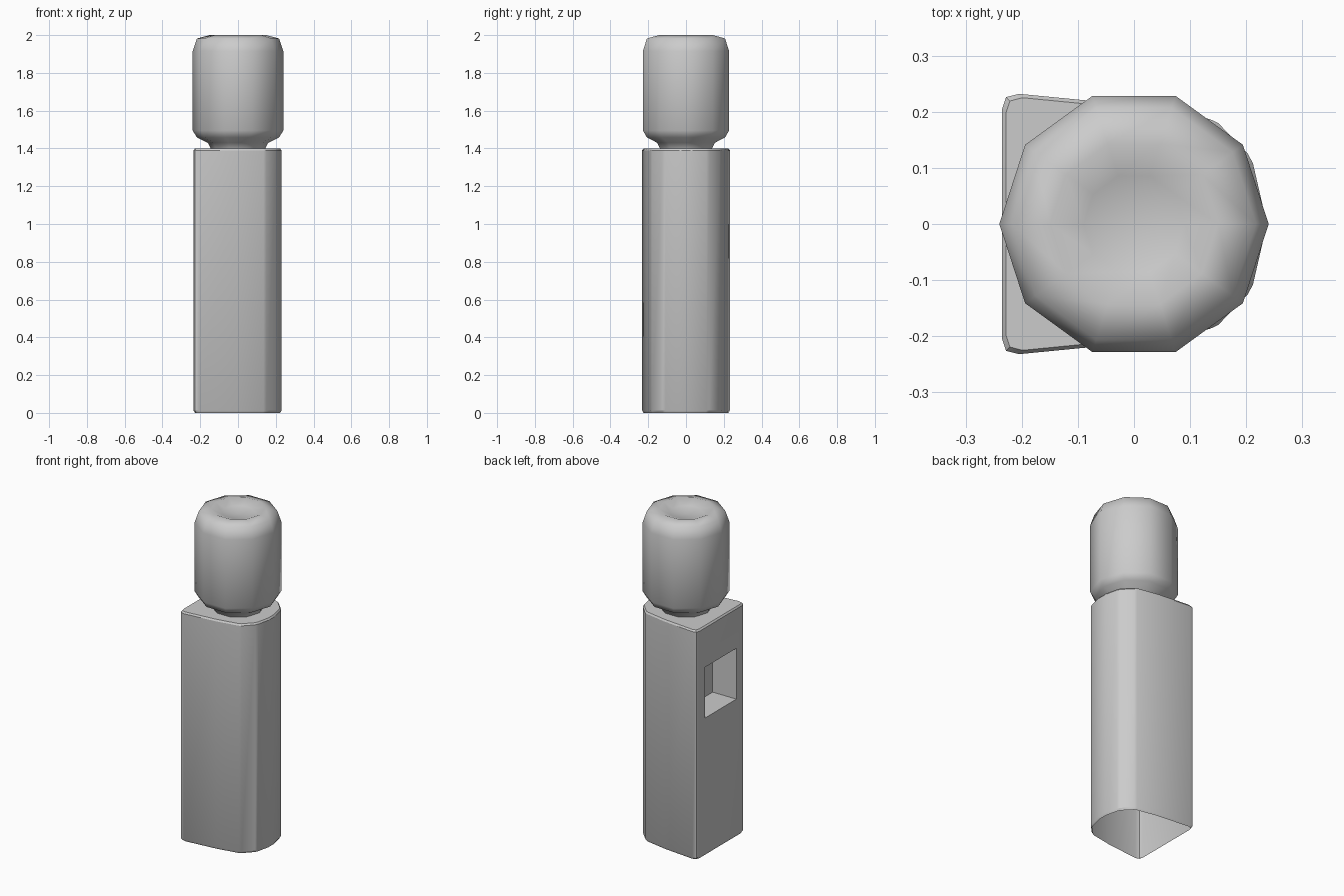
import bpy, bmesh, math
from mathutils import Vector

cube = bpy.data.objects.get("Cube")
if cube:
    bpy.data.objects.remove(cube, do_unlink=True)

grey = bpy.data.materials.new("light grey")
grey.use_nodes = True
colour = (0.6, 0.6, 0.6, 1)
grey.diffuse_color = colour
grey.node_tree.nodes["Principled BSDF"].inputs["Base Color"].default_value = colour


def loft(bm, rings):
    """Join closed rings of points with quads; return the vertex rings."""
    loops = [[bm.verts.new(p) for p in ring] for ring in rings]
    for a, b in zip(loops, loops[1:]):
        n = len(a)
        for i in range(n):
            j = (i + 1) % n
            bm.faces.new((a[i], a[j], b[j], b[i]))
    return loops


def finish(bm, name, angle):
    mesh = bpy.data.meshes.new(name)
    bm.to_mesh(mesh)
    bm.free()
    obj = bpy.data.objects.new(name, mesh)
    bpy.context.collection.objects.link(obj)
    mesh.materials.append(grey)
    bpy.ops.object.select_all(action='DESELECT')
    obj.select_set(True)
    bpy.context.view_layer.objects.active = obj
    bpy.ops.object.shade_smooth_by_angle(angle=math.radians(angle))
    return obj


# Cabinet: open-bottomed shell, flat on one side and rounded on the other
half = [(0.23, 0.03), (0.212, 0.108), (0.203, 0.125), (0.15, 0.18), (0.135, 0.187),
        (0, 0.212), (-0.205, 0.232), (-0.228, 0.226), (-0.235, 0.205)]
outline = half + [(x, -y) for x, y in reversed(half)]
levels = [(0, 0.97), (0.012, 1), (1.39, 1), (1.4, 0.97)]
bm = bmesh.new()
loops = loft(bm, [[(x * s, y * s, z) for x, y in outline] for z, s in levels])
bm.faces.new(loops[-1])
bm.normal_update()

# Dispensing recess in the flat side
flat = max(bm.faces, key=lambda f: -f.normal.x * f.calc_area())
bmesh.ops.inset_region(bm, faces=[flat], thickness=0.05)
for v in flat.verts:
    v.co.y = math.copysign(0.15, v.co.y)
    v.co.z = 1.15 if v.co.z > 0.7 else 0.84
pocket = bmesh.ops.extrude_discrete_faces(bm, faces=[flat])["faces"][0]
rim = [v.co.copy() for v in pocket.verts]
bmesh.ops.translate(bm, verts=pocket.verts, vec=Vector((0.16, 0, 0)))
# Side walls of the recess
inner = list(pocket.verts)
outer = [min((v for v in bm.verts if v not in inner), key=lambda v: (v.co - p).length)
         for p in rim]
for i in range(len(inner)):
    j = (i + 1) % len(inner)
    if not any(set(f.verts) == {outer[i], outer[j], inner[j], inner[i]} for f in bm.faces):
        bm.faces.new((outer[i], outer[j], inner[j], inner[i]))
finish(bm, "cabinet", 30)

# Bottle: ten-sided, with a narrow neck and a dished end
profile = [(0.145, 1.4), (0.16, 1.43), (0.2175, 1.458), (0.24, 1.495), (0.24, 1.915),
           (0.2175, 1.982), (0.15, 2.0), (0.09, 1.975)]
sides = 10
bm = bmesh.new()
loops = loft(bm, [[(r * math.cos(math.tau * i / sides), r * math.sin(math.tau * i / sides), z)
                   for i in range(sides)] for r, z in profile])
centre = bm.verts.new((0, 0, 1.965))
for i in range(sides):
    bm.faces.new((loops[-1][i], loops[-1][(i + 1) % sides], centre))
finish(bm, "bottle", 60)
